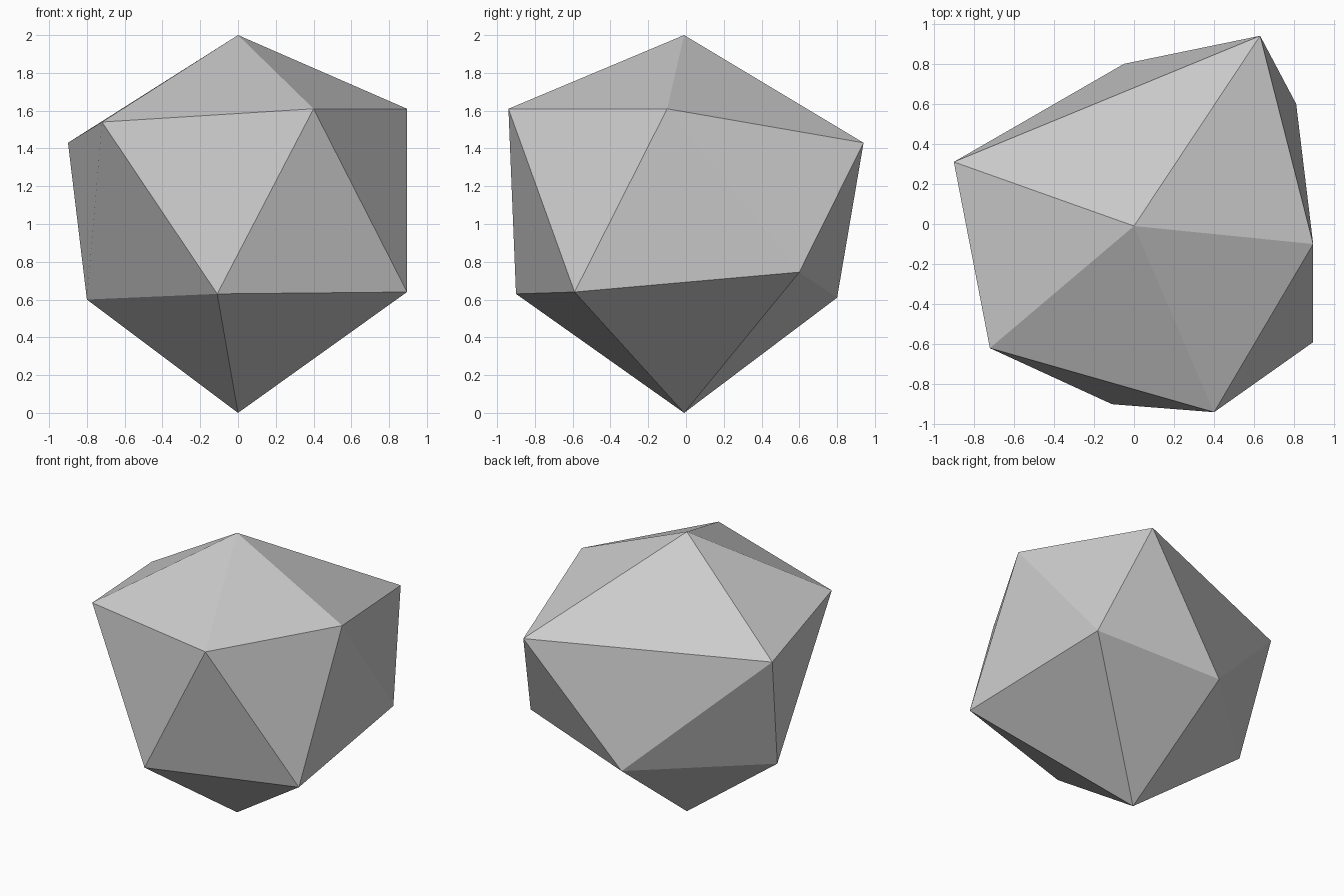
import bpy, bmesh

cube = bpy.data.objects.get("Cube")
if cube:
    bpy.data.objects.remove(cube, do_unlink=True)

# Light grey stone material
GREY = (0.6, 0.6, 0.6, 1)
mat = bpy.data.materials.new("light grey")
mat.use_nodes = True
mat.diffuse_color = GREY
bsdf = next(n for n in mat.node_tree.nodes if n.type == 'BSDF_PRINCIPLED')
bsdf.inputs["Base Color"].default_value = GREY

# Irregular twenty-sided stone: two staggered rings of five corners and two tips
upper_ring = [(0.63, 0.94, 1.43), (-0.90, 0.31, 1.43), (-0.72, -0.62, 1.54),
              (0.40, -0.94, 1.61), (0.895, -0.10, 1.61)]
lower_ring = [(-0.05, 0.80, 0.61), (-0.80, 0.11, 0.60), (-0.11, -0.90, 0.63),
              (0.895, -0.59, 0.64), (0.81, 0.60, 0.745)]

bm = bmesh.new()
top = bm.verts.new((0, -0.01, 2))
bottom = bm.verts.new((0, -0.01, 0))
upper = [bm.verts.new(p) for p in upper_ring]
lower = [bm.verts.new(p) for p in lower_ring]

# Cap, zigzag belt and base triangles
for i in range(5):
    j = (i + 1) % 5
    bm.faces.new((top, upper[i], upper[j]))
    bm.faces.new((upper[i], lower[i], upper[j]))
    bm.faces.new((upper[j], lower[i], lower[j]))
    bm.faces.new((bottom, lower[j], lower[i]))
bmesh.ops.recalc_face_normals(bm, faces=bm.faces)

mesh = bpy.data.meshes.new("faceted_stone")
bm.to_mesh(mesh)
bm.free()
mesh.materials.append(mat)
stone = bpy.data.objects.new("faceted_stone", mesh)
bpy.context.collection.objects.link(stone)
